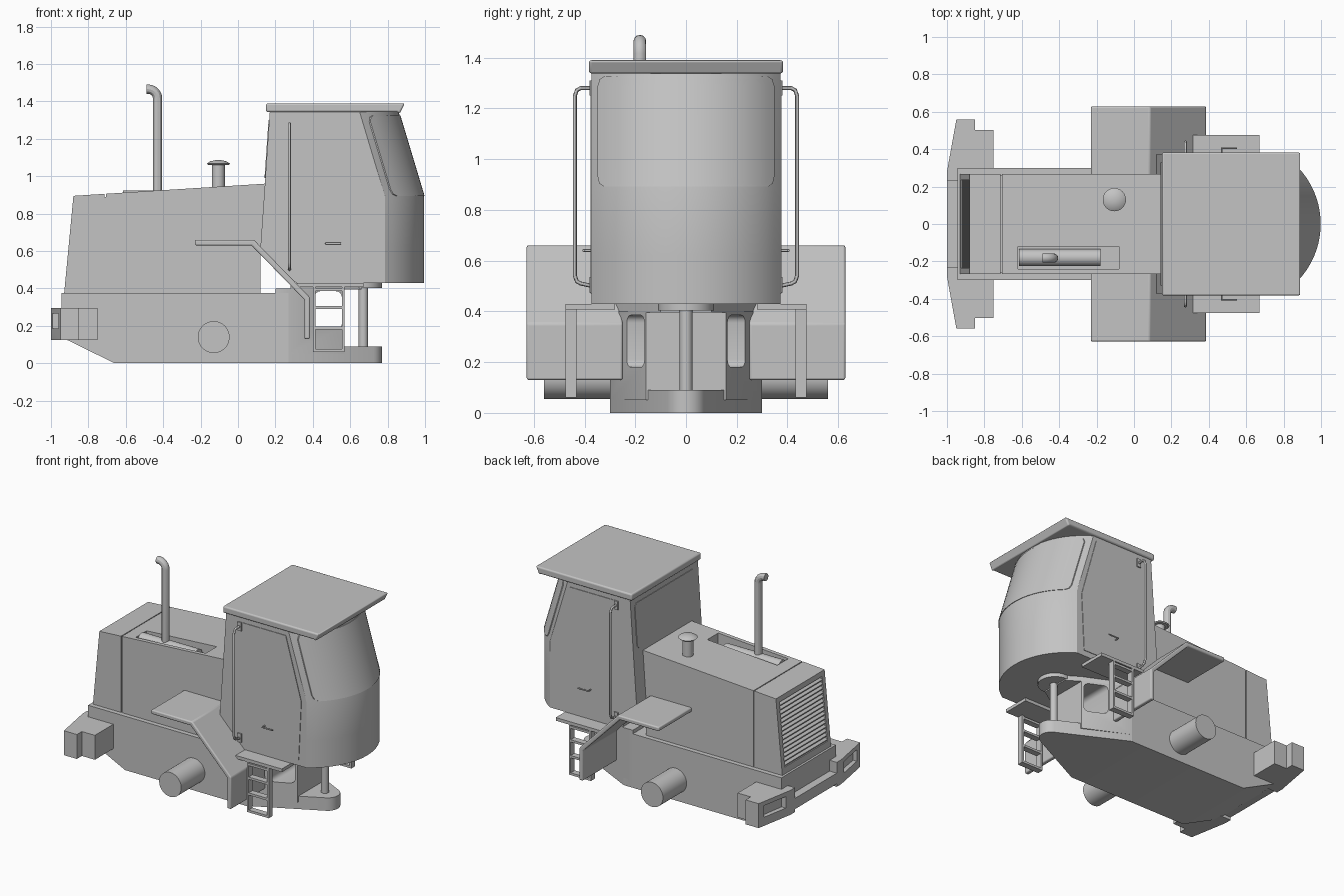
import bpy, bmesh, math
from mathutils import Vector

if "Cube" in bpy.data.objects:
    bpy.data.objects.remove(bpy.data.objects["Cube"], do_unlink=True)

paint = bpy.data.materials.new("plain_grey")
paint.use_nodes = True
GREY = (0.55, 0.55, 0.55, 1)
paint.diffuse_color = GREY
paint.node_tree.nodes["Principled BSDF"].inputs["Base Color"].default_value = GREY
parts = []


def activate(ob):
    bpy.ops.object.select_all(action='DESELECT')
    ob.select_set(True)
    bpy.context.view_layer.objects.active = ob


def finish(name, bm, bevel=0):
    bmesh.ops.recalc_face_normals(bm, faces=bm.faces)
    me = bpy.data.meshes.new(name)
    bm.to_mesh(me)
    bm.free()
    me.materials.append(paint)
    ob = bpy.data.objects.new(name, me)
    bpy.context.collection.objects.link(ob)
    parts.append(ob)
    if bevel:
        m = ob.modifiers.new("bevel", 'BEVEL')
        m.width, m.segments = bevel, 3
    return ob


def loft(name, rings, bevel=0):
    """Closed solid through rings with equal point counts."""
    bm = bmesh.new()
    rows = [[bm.verts.new(p) for p in r] for r in rings]
    n = len(rows[0])
    for a, b in zip(rows, rows[1:]):
        for i in range(n):
            j = (i + 1) % n
            bm.faces.new((a[i], a[j], b[j], b[i]))
    bm.faces.new(rows[0])
    bm.faces.new(rows[-1])
    return finish(name, bm, bevel)


def prism(name, pts, axis, lo, hi, bevel=0):
    place = {'X': lambda u, v, w: (w, u, v),
             'Y': lambda u, v, w: (u, w, v),
             'Z': lambda u, v, w: (u, v, w)}[axis]
    return loft(name, [[place(u, v, w) for u, v in pts] for w in (lo, hi)], bevel)


def box(name, x, y, z, bevel=0):
    return prism(name, [(x[0], y[0]), (x[1], y[0]), (x[1], y[1]), (x[0], y[1])], 'Z', *z, bevel)


def circle(u, v, r, n=32):
    return [(u + r * math.cos(2 * math.pi * i / n), v + r * math.sin(2 * math.pi * i / n)) for i in range(n)]


def tube(name, pts, r):
    cu = bpy.data.curves.new(name, 'CURVE')
    cu.dimensions, cu.bevel_depth, cu.bevel_resolution, cu.use_fill_caps = '3D', r, 4, True
    sp = cu.splines.new('POLY')
    sp.points.add(len(pts) - 1)
    for p, co in zip(sp.points, pts):
        p.co = (*co, 1)
    ob = bpy.data.objects.new(name, cu)
    bpy.context.collection.objects.link(ob)
    cu.materials.append(paint)
    activate(ob)
    bpy.ops.object.convert(target='MESH')
    parts.append(bpy.context.object)


def cut(ob, cutter):
    m = ob.modifiers.new("cut", 'BOOLEAN')
    m.operation, m.object, m.solver = 'DIFFERENCE', cutter, 'EXACT'
    cutter.hide_render = True
    activate(ob)
    bpy.ops.object.modifier_apply(modifier=m.name)
    parts.remove(cutter)
    bpy.data.objects.remove(cutter, do_unlink=True)


# Chassis and tapered hitch block
prism("chassis", [(-0.945, 0.375), (-0.945, 0.14), (-0.66, 0), (0.27, 0), (0.27, 0.375)], 'Y', -0.3, 0.3)
block = prism("hitch_block", [(0.2, -0.3), (0.27, -0.3), (0.57, -0.157), (0.57, 0.157), (0.27, 0.3), (0.2, 0.3)],
              'Z', 0.05, 0.4)
slot = box("slot_cutter", (0.41, 0.555), (-0.5, 0.5), (0.18, 0.385))
m = slot.modifiers.new("round", 'BEVEL')
m.width, m.segments = 0.03, 4
cut(block, slot)

# Drawbar plates and pivot pin
tip = [(0.69 + 0.08 * math.cos(a), 0.08 * math.sin(a)) for a in [math.radians(d) for d in range(-65, 66, 10)]]
prism("drawbar_plate", [(0.2, -0.3), (0.27, -0.3)] + tip + [(0.27, 0.3), (0.2, 0.3)], 'Z', 0, 0.09)
prism("pivot_pin", circle(0.67, 0, 0.025), 'Z', 0.08, 0.41)
prism("pivot_disc", circle(0.66, 0, 0.11), 'Z', 0.403, 0.435)
prism("top_plate", [(0.28, -0.29), (0.57, -0.157), (0.66, -0.1), (0.66, 0.1), (0.57, 0.157), (0.28, 0.29)],
      'Z', 0.395, 0.43)

# Axle
prism("axle", circle(-0.13, 0.14, 0.085, 40), 'Y', -0.56, 0.56)


# Hood: two shells split by a seam, around a core
def hood_top(x):
    return 0.895 + (x + 0.88) * 0.065 / 1.02


def hood_back(z):
    return -0.93 + (z - 0.38) * 0.05 / 0.52


grille_hood = prism("grille_hood", [(-0.93, 0.37), (-0.88, 0.895), (-0.713, hood_top(-0.713)), (-0.713, 0.37)],
                    'Y', -0.268, 0.268)
hood = prism("engine_hood", [(-0.707, 0.37), (-0.707, hood_top(-0.707)), (0.145, 0.96), (0.12, 0.62), (0.12, 0.37)],
             'Y', -0.268, 0.268)
box("hood_core", (-0.76, -0.66), (-0.26, 0.26), (0.37, 0.89))
cut(grille_hood, prism("grille_cutter", [(hood_back(0.42) - 0.05, 0.42), (hood_back(0.86) - 0.05, 0.86),
                                         (hood_back(0.86) + 0.035, 0.86), (hood_back(0.42) + 0.035, 0.42)],
                       'Y', -0.235, 0.235))
for i in range(15):
    z = 0.425 + i * 0.029
    x = hood_back(z)
    prism("grille_slat", [(x + 0.002, z), (x + 0.002, z + 0.007), (x + 0.036, z + 0.027), (x + 0.036, z + 0.02)],
          'Y', -0.236, 0.236)

# Muffler in its well, exhaust stack and intake cap
cut(hood, box("well_cutter", (-0.62, -0.08), (-0.24, -0.12), (0.85, 1.1)))
prism("muffler", circle(-0.18, 0.878, 0.045), 'X', -0.615, -0.18)
bend = [(-0.48 + 0.05 * math.cos(math.radians(a)), -0.182, 1.415 + 0.05 * math.sin(math.radians(a)))
        for a in range(0, 91, 15)]
tube("exhaust_stack", [(-0.43, -0.182, 0.88)] + bend + [(-0.49, -0.182, 1.465)], 0.025)
prism("intake_stem", circle(-0.105, 0.13, 0.035), 'Z', 0.92, 1.07)
loft("intake_cap", [[(x, y, z) for x, y in circle(-0.105, 0.13, r)]
                    for r, z in ((0.055, 1.06), (0.062, 1.067), (0.045, 1.079), (0.015, 1.086))])

# Cab: straight sides with a bowed front that leans back above the waist
def bow(shift, half, grow=0.0, n=20):
    r, cx = 0.436 + grow, 0.559 - shift
    a = math.asin(half / r)
    return [(cx + r * math.cos(-a + 2 * a * i / n), r * math.sin(-a + 2 * a * i / n)) for i in range(n + 1)]


def lean(z):
    return max(0, z - 0.89) * 0.3


loft("cab", [[(x, y, z) for x, y in [(back, -0.372)] + bow(lean(z), 0.372) + [(back, 0.372)]]
             for z, back in ((0.43, 0.31), (0.62, 0.12), (0.89, 0.139), (1.345, 0.17))])
loft("windscreen", [[(x, y, z) for x, y in bow(lean(z), h, 0.004) + bow(lean(z), h, -0.004)[::-1]]
                    for z, h in ((0.893, 0.325), (0.905, 0.342), (0.93, 0.348),
                                 (1.29, 0.348), (1.315, 0.34), (1.325, 0.325))])
prism("cab_roof", [(0.15, 1.343), (0.15, 1.39), (0.892, 1.39), (0.865, 1.335), (0.85, 1.343)],
      'Y', -0.383, 0.383, 0.01)
loft("rear_window", [[(0.12 + (z - 0.62) * 0.0694 + d, y, z)
                      for y, z in ((-0.31, 0.99), (0.31, 0.99), (0.33, 1.01), (0.33, 1.28),
                                   (0.31, 1.3), (-0.31, 1.3), (-0.33, 1.28), (-0.33, 1.01))]
                     for d in (-0.004, 0.004)])

# Bumper centre
box("bumper_centre", (-1, -0.93), (-0.24, 0.24), (0.145, 0.22))

for s in (1, -1):
    def flip(pts):
        return [(x, y * s) for x, y in pts]

    # Bumper ends with lamp recesses
    end = prism("bumper_end", flip([(-1, 0.23), (-1, 0.28), (-0.95, 0.558), (-0.85, 0.558), (-0.85, 0.503),
                                    (-0.75, 0.503), (-0.75, 0.28), (-0.93, 0.23)]), 'Z', 0.125, 0.295)
    cut(end, prism("lamp_cutter", flip([(-1.05, 0.32), (-1.05, 0.51), (-0.93, 0.51), (-0.96, 0.32)]),
                   'Z', 0.185, 0.265))

    # Fender: bent plate
    prism("fender", [(-0.23, 0.63), (-0.23, 0.66), (0.085, 0.66), (0.385, 0.352), (0.385, 0.13),
                     (0.355, 0.13), (0.355, 0.34), (0.072, 0.63)], 'Y', s * 0.25, s * 0.628, 0.008)

    # Door panel, latch and grab rail
    prism("door", [(0.3, 0.47), (0.73, 0.47), (0.75, 0.88), (0.63, 1.31), (0.3, 1.31)], 'Y', s * 0.37, s * 0.376)
    tube("door_latch", [(x, s * y, 0.64) for x, y in ((0.47, 0.37), (0.47, 0.405), (0.55, 0.405))], 0.005)
    tube("grab_rail", [(0.275, s * y, z) for y, z in
                       ((0.37, 1.28), (0.415, 1.28), (0.43, 1.272), (0.438, 1.25),
                        (0.438, 0.54), (0.43, 0.518), (0.415, 0.51), (0.37, 0.5))], 0.008)
    for z in (1.28, 0.505):
        box("rail_mount", (0.26, 0.29), sorted((s * 0.37, s * 0.38)), (z - 0.03, z + 0.03))

    # Step platform and ladder
    box("step_platform", (0.315, 0.67), sorted((s * 0.28, s * 0.475)), (0.408, 0.43))
    for x in (0.4, 0.555):
        box("ladder_side", (x, x + 0.015), sorted((s * 0.432, s * 0.475)), (0.06, 0.41))
    for z in (0.06, 0.18, 0.29, 0.385):
        box("ladder_rung", (0.4, 0.57), sorted((s * 0.432, s * 0.475)), (z, z + 0.016))

# Smooth the round surfaces, keep the edges crisp
bpy.ops.object.select_all(action='DESELECT')
for ob in parts:
    ob.select_set(True)
bpy.context.view_layer.objects.active = parts[0]
bpy.ops.object.shade_smooth_by_angle(angle=math.radians(30))
